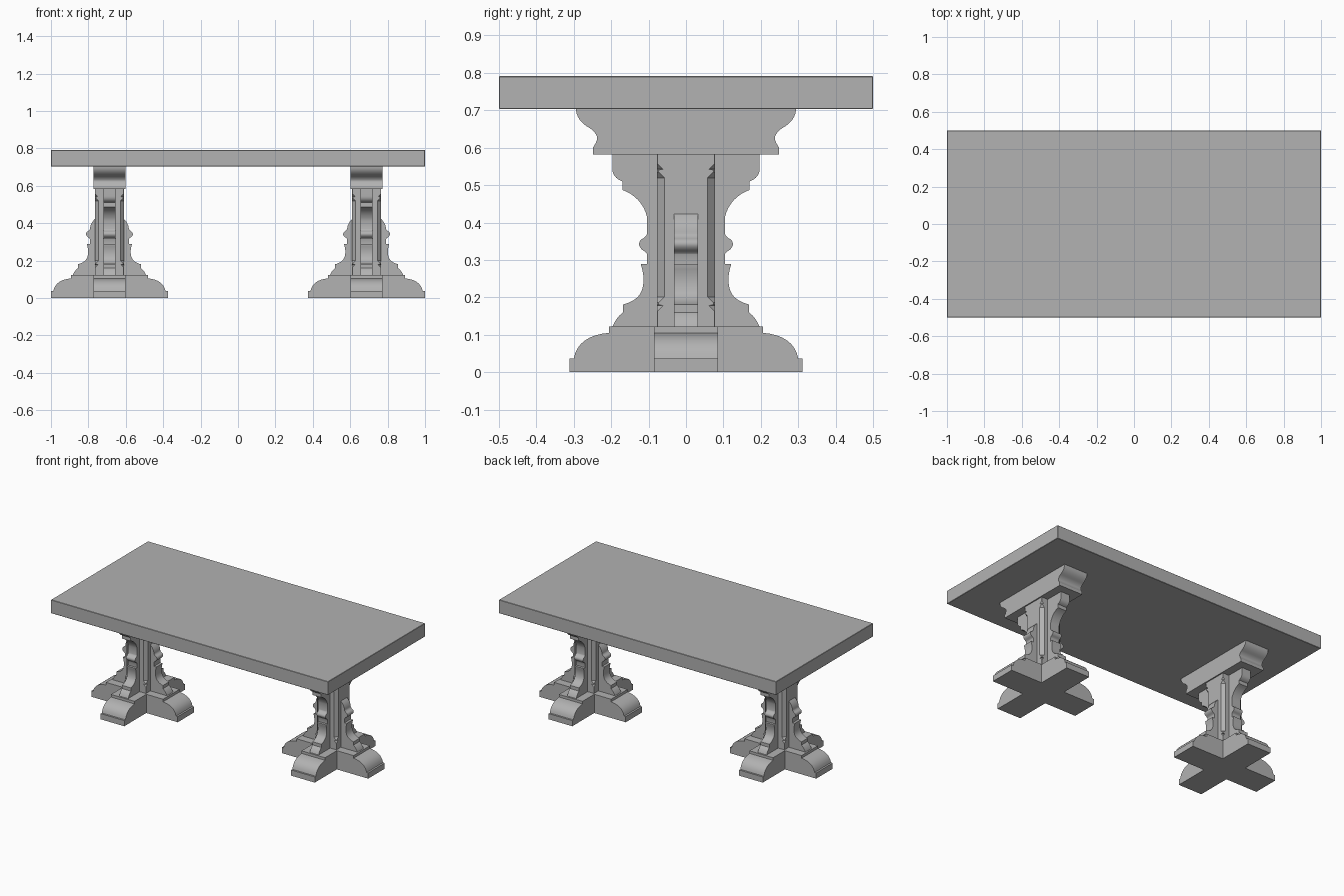
import bpy, bmesh, math

if "Cube" in bpy.data.objects:
    bpy.data.objects.remove(bpy.data.objects["Cube"])

LEG_X = 0.6875

# mid grey finish
GREY = bpy.data.materials.new("mid_grey")
GREY.diffuse_color = (0.446, 0.446, 0.446, 1)
GREY.use_nodes = True
GREY.node_tree.nodes["Principled BSDF"].inputs["Base Color"].default_value = GREY.diffuse_color


def finish(bm, name, x=0.0, rot=0.0):
    bmesh.ops.recalc_face_normals(bm, faces=bm.faces[:])
    me = bpy.data.meshes.new(name)
    bm.to_mesh(me)
    bm.free()
    me.materials.append(GREY)
    ob = bpy.data.objects.new(name, me)
    bpy.context.collection.objects.link(ob)
    ob.location.x = x
    ob.rotation_euler.z = rot
    bpy.ops.object.select_all(action='DESELECT')
    ob.select_set(True)
    bpy.context.view_layer.objects.active = ob
    bpy.ops.object.shade_smooth_by_angle(angle=math.radians(28))
    return ob


def trace(segs, steps=8):
    """2-tuples are straight points, 4-tuples are curves (control, end)."""
    pts = []
    for s in segs:
        if len(s) == 2:
            pts.append(s)
            continue
        (ax, az), (cx, cz, bx, bz) = pts[-1], s
        for i in range(1, steps + 1):
            t = i / steps
            u = 1 - t
            pts.append((u*u*ax + 2*u*t*cx + t*t*bx, u*u*az + 2*u*t*cz + t*t*bz))
    return pts


def slab(name, segs, half, x, rot=0.0):
    """Mirror a half profile in y and extrude it to both sides in x."""
    right = trace(segs)
    outline = right + [(-y, z) for y, z in reversed(right)]
    bm = bmesh.new()
    face = bm.faces.new([bm.verts.new((-half, y, z)) for y, z in outline])
    ext = bmesh.ops.extrude_face_region(bm, geom=[face])
    verts = [g for g in ext["geom"] if isinstance(g, bmesh.types.BMVert)]
    bmesh.ops.translate(bm, verts=verts, vec=(2 * half, 0, 0))
    # extrusion may drop the starting cap: make sure both ends are closed
    bmesh.ops.holes_fill(bm, edges=[e for e in bm.edges if e.is_boundary], sides=0)
    return finish(bm, name, x, rot)


def post(name, x):
    """Square post with stopped corner chamfers, lofted from rings (z, chamfer)."""
    h = 0.077
    lower = [(0.115, 0.0004), (0.163, 0.0004), (0.178, 0.016), (0.18, 0.004),
             (0.186, 0.004), (0.201, 0.019)]
    rings = lower + [(0.7205 - z, c) for z, c in reversed(lower)]
    bm = bmesh.new()
    prev = None
    for z, c in rings:
        k = h - c
        ring = [bm.verts.new((px, py, z)) for px, py in
                [(h, -k), (h, k), (k, h), (-k, h), (-h, k), (-h, -k), (-k, -h), (k, -h)]]
        if prev:
            for i in range(8):
                j = (i + 1) % 8
                bm.faces.new((prev[i], prev[j], ring[j], ring[i]))
        else:
            bm.faces.new(ring)
        prev = ring
    bm.faces.new(prev)
    return finish(bm, name, x)


# profiles as (offset, height)
foot = [(0.312, 0), (0.312, 0.037), (0.3, 0.037), (0.288, 0.098, 0.206, 0.105), (0.206, 0.122)]
cap = [(0.249, 0.582), (0.249, 0.6), (0.235, 0.62, 0.238, 0.63),
       (0.243, 0.643, 0.257, 0.652), (0.294, 0.673, 0.294, 0.704)]
lower_bracket = [(0.197, 0.12), (0.187, 0.146, 0.168, 0.16), (0.168, 0.181),
                 (0.132, 0.19, 0.12, 0.214), (0.107, 0.245, 0.12, 0.285),
                 (0.12, 0.289), (0.104, 0.289), (0.104, 0.315),
                 (0.106, 0.32, 0.117, 0.327), (0.133, 0.342, 0.119, 0.355),
                 (0.106, 0.362, 0.104, 0.37)]
tall_bracket = lower_bracket + [(0.104, 0.415), (0.118, 0.468, 0.17, 0.487), (0.17, 0.51),
                                (0.197, 0.52, 0.197, 0.545), (0.197, 0.584)]
short_bracket = lower_bracket + [(0.102, 0.4, 0.077, 0.423)]

# two pedestals
for side, x in (("left", -LEG_X), ("right", LEG_X)):
    quarter = math.pi / 2
    slab(side + "_foot_across", foot, 0.085, x)
    slab(side + "_foot_along", foot, 0.085, x, quarter)
    post(side + "_post", x)
    slab(side + "_tall_brackets", tall_bracket, 0.032, x)
    slab(side + "_short_brackets", short_bracket, 0.032, x, quarter)
    slab(side + "_top_support", cap, 0.085, x)

# table top with slightly eased edges
bm = bmesh.new()
bmesh.ops.create_cube(bm, size=1)
bmesh.ops.scale(bm, vec=(2, 1, 0.088), verts=bm.verts[:])
bmesh.ops.translate(bm, vec=(0, 0, 0.747), verts=bm.verts[:])
bmesh.ops.bevel(bm, geom=bm.edges[:], offset=0.002, segments=1, affect='EDGES')
finish(bm, "table_top")
